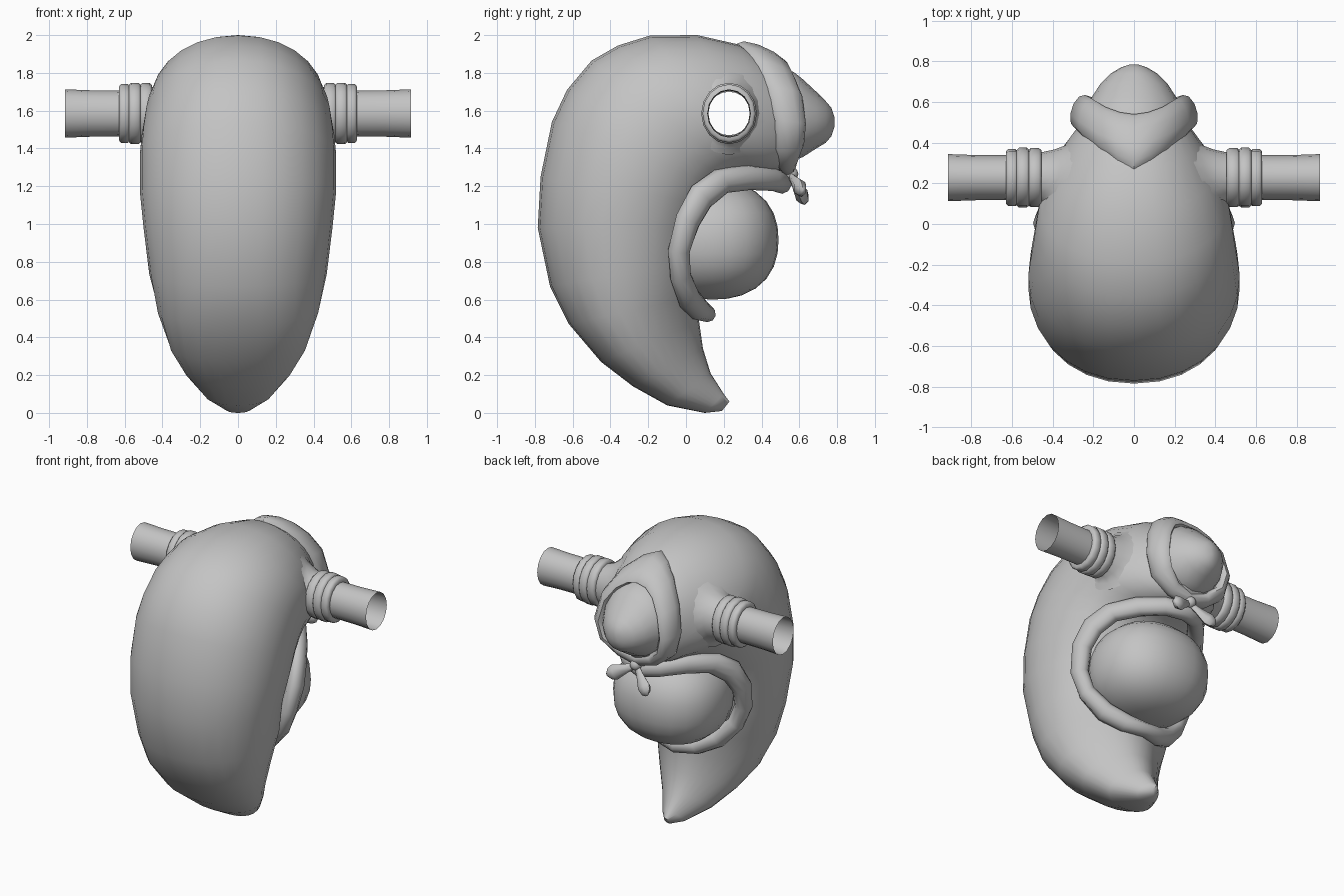
import bpy, bmesh, math
from mathutils import Vector

if "Cube" in bpy.data.objects:
    bpy.data.objects.remove(bpy.data.objects["Cube"])

mat = bpy.data.materials.new("plain_grey")
mat.diffuse_color = (0.55, 0.55, 0.55, 1)
mat.use_nodes = True
mat.node_tree.nodes["Principled BSDF"].inputs["Base Color"].default_value = mat.diffuse_color


def finish(name, bm, angle=50):
    bmesh.ops.recalc_face_normals(bm, faces=bm.faces)
    me = bpy.data.meshes.new(name)
    bm.to_mesh(me)
    bm.free()
    me.materials.append(mat)
    ob = bpy.data.objects.new(name, me)
    bpy.context.collection.objects.link(ob)
    bpy.ops.object.select_all(action='DESELECT')
    ob.select_set(True)
    bpy.context.view_layer.objects.active = ob
    bpy.ops.object.shade_smooth_by_angle(angle=math.radians(angle))
    return ob


def loft(name, rings, caps=True, closed=False, angle=50):
    """Skin a list of equal point rings."""
    bm = bmesh.new()
    vs = [[bm.verts.new(p) for p in r] for r in rings]
    n = len(vs[0])
    for i in range(len(vs) if closed else len(vs) - 1):
        a, b = vs[i], vs[(i + 1) % len(vs)]
        for j in range(n):
            k = (j + 1) % n
            bm.faces.new((a[j], a[k], b[k], b[j]))
    if caps and not closed:
        bm.faces.new(vs[0])
        bm.faces.new(vs[-1])
    return finish(name, bm, angle)


def angles(n):
    return [2 * math.pi * i / n for i in range(n)]


def band(name, half, thick, n=10):
    """Closed band from edge pairs on the +x half, mirrored to -x."""
    flip = lambda p: Vector((-p[0], p[1], p[2]))
    pairs = [(Vector(a), Vector(b)) for a, b in half]
    pairs += [(flip(a), flip(b)) for a, b in pairs[-2:0:-1]]
    mids = [(a + b) / 2 for a, b in pairs]
    rings = []
    for i, (a, b) in enumerate(pairs):
        tan = mids[(i + 1) % len(mids)] - mids[i - 1]
        out = (b - a).cross(tan).normalized() * thick
        rings.append([mids[i] + (b - a) / 2 * math.cos(t) + out * math.sin(t)
                      for t in angles(n)])
    return loft(name, rings, closed=True)


# Body: sections as outer (y, z), inner (y, z), half width
sections = [
    (0.19, 0.01, 0.23, 0.06, 0.02), (0.10, 0.0, 0.20, 0.10, 0.075),
    (-0.10, 0.04, 0.13, 0.21, 0.17), (-0.28, 0.14, 0.09, 0.34, 0.265),
    (-0.45, 0.27, 0.07, 0.48, 0.345), (-0.62, 0.47, 0.07, 0.62, 0.42),
    (-0.72, 0.67, 0.06, 0.80, 0.47), (-0.785, 0.98, 0.08, 0.98, 0.50),
    (-0.77, 1.25, 0.14, 1.10, 0.52), (-0.71, 1.54, 0.20, 1.19, 0.52),
    (-0.63, 1.71, 0.25, 1.23, 0.51), (-0.50, 1.865, 0.30, 1.25, 0.495),
    (-0.36, 1.945, 0.34, 1.26, 0.482), (-0.19, 1.998, 0.38, 1.27, 0.465),
    (0.06, 2.0, 0.47, 1.27, 0.40), (0.28, 1.95, 0.52, 1.29, 0.32),
    (0.44, 1.85, 0.57, 1.32, 0.25), (0.55, 1.74, 0.60, 1.38, 0.19),
]
rings = []
for oy, oz, iy, iz, w in sections:
    o, i = Vector((0, oy, oz)), Vector((0, iy, iz))
    tail = 0.3 if iz < 0.5 else 0.15 if iz < 0.7 else 0
    ring = []
    for t in angles(28):
        c, s = math.cos(t), math.sin(t)
        power = 0.92 if s < 0 or tail else 0.8
        x = math.copysign(abs(c) ** power, c) * w * (1 - tail * s)
        ring.append((o + i) / 2 + (i - o) / 2 * s + Vector((x, 0, 0)))
    rings.append(ring)
body = loft("body", rings, angle=60)

# Arm openings through the body
AY, AZ, HOLE = 0.228, 1.585, 0.115
cutter = loft("arm_hole_cutter", [[(x, AY + HOLE * math.cos(t), AZ + HOLE * math.sin(t))
                                   for t in angles(20)] for x in (-0.8, 0.8)])
cutter.hide_render = True
cut = body.modifiers.new("arm_holes", 'BOOLEAN')
cut.operation, cut.solver, cut.object = 'DIFFERENCE', 'EXACT', cutter
bpy.context.view_layer.update()
dg = bpy.context.evaluated_depsgraph_get()
mesh = bpy.data.meshes.new_from_object(body.evaluated_get(dg))
body.modifiers.clear()
body.data = mesh
bpy.data.objects.remove(cutter)
bm = bmesh.new()
bm.from_mesh(mesh)
inner = [f for f in bm.faces if all(
    math.hypot(v.co.y - AY, v.co.z - AZ) < HOLE + 0.002 for v in f.verts)]
bmesh.ops.delete(bm, geom=inner, context='FACES')
bm.to_mesh(mesh)
bm.free()


# Arms: flared shoulder, three cuff rings and an open tube
def lathe(name, side, profile):
    """Rings about the arm axis: x, radius, lean of the ring to follow the body."""
    rings = []
    for x, r, lean in profile:
        rings.append([(side * (x - lean * r * (math.cos(t) + 0.3 * math.sin(t))),
                       AY + r * 0.95 * math.cos(t), AZ + r * 1.05 * math.sin(t))
                      for t in angles(16)])
    return loft(name, rings, caps=False)


for side, tag in ((1, "right"), (-1, "left")):
    lathe("shoulder_" + tag, side,
          [(0.355, 0.21, 0.45), (0.385, 0.175, 0.38), (0.42, 0.146, 0.2), (0.47, 0.128, 0)])
    lathe("arm_" + tag, side, [(0.45, 0.116, 0), (0.62, 0.116, 0), (0.78, 0.117, 0),
                               (0.915, 0.122, 0)])
    for k, (x0, x1, r) in enumerate(((0.455, 0.52, 0.153), (0.515, 0.578, 0.155),
                                     (0.572, 0.63, 0.148))):
        lathe(f"cuff_{k + 1}_{tag}", side,
              [(x0, 0.115, 0), (x0, r - 0.012, 0), (x0 + 0.012, r, 0), (x1 - 0.012, r, 0),
               (x1, r - 0.012, 0), (x1, 0.115, 0)])

# Face: rounded bump, sections as y, centre z, half width, half height
face = [(0.50, 1.57, 0.25, 0.25), (0.57, 1.57, 0.235, 0.235), (0.62, 1.56, 0.21, 0.205),
        (0.69, 1.55, 0.165, 0.15), (0.74, 1.54, 0.115, 0.11), (0.77, 1.54, 0.065, 0.075),
        (0.785, 1.54, 0.02, 0.03)]
loft("face", [[(w * math.cos(t), y, z + h * math.sin(t)) for t in angles(16)]
              for y, z, w, h in face], angle=70)

# Belly: slightly squared ball
bm = bmesh.new()
bmesh.ops.create_uvsphere(bm, u_segments=24, v_segments=14, radius=1)
for v in bm.verts:
    p = v.co / sum(abs(c) ** 2.3 for c in v.co) ** (1 / 2.3)
    v.co = Vector((p.x * 0.38, 0.14 + p.y * 0.35, 0.915 + p.z * 0.315))
finish("belly", bm)

# Rim around the belly: outer edge, inner edge
band("belly_rim", [
    ((0, 0.08, 0.49), (0, 0.13, 0.57)), ((0.14, 0.03, 0.50), (0.12, 0.11, 0.59)),
    ((0.27, -0.03, 0.56), (0.24, 0.06, 0.65)), ((0.38, -0.08, 0.70), (0.35, 0.02, 0.75)),
    ((0.44, -0.095, 0.86), (0.40, 0.02, 0.86)), ((0.46, -0.05, 1.05), (0.42, 0.07, 0.99)),
    ((0.43, 0.03, 1.20), (0.39, 0.13, 1.09)), ((0.36, 0.15, 1.285), (0.33, 0.22, 1.165)),
    ((0.24, 0.32, 1.315), (0.23, 0.34, 1.18)), ((0.12, 0.45, 1.30), (0.12, 0.46, 1.175)),
    ((0, 0.50, 1.28), (0, 0.51, 1.16))], 0.055)

# Scarf around the face: back edge, front edge
band("scarf", [
    ((0, 0.27, 1.955), (0, 0.54, 1.83)), ((0.08, 0.31, 1.92), (0.07, 0.55, 1.82)),
    ((0.16, 0.36, 1.85), (0.14, 0.575, 1.775)), ((0.25, 0.43, 1.71), (0.205, 0.615, 1.68)),
    ((0.29, 0.47, 1.55), (0.24, 0.635, 1.53)), ((0.25, 0.47, 1.40), (0.21, 0.625, 1.42)),
    ((0.13, 0.48, 1.31), (0.12, 0.59, 1.35)), ((0, 0.50, 1.27), (0, 0.57, 1.32))], 0.045)

# Knot with two leaf-shaped tails
bm = bmesh.new()
bmesh.ops.create_icosphere(bm, subdivisions=2, radius=0.04)
for v in bm.verts:
    v.co += Vector((0, 0.555, 1.265))
finish("scarf_knot", bm)
for end, tag in (((0.18, 0.62, 1.17), "right"), ((-0.14, 0.635, 1.115), "left")):
    start, end = Vector((0, 0.55, 1.26)), Vector(end)
    axis = (end - start).normalized()
    flat = axis.cross(Vector((0, 1, 0))).normalized()
    thin = axis.cross(flat)
    loft("scarf_tail_" + tag, [
        [start.lerp(end, f) + flat * w * math.cos(t) + thin * w * 0.7 * math.sin(t)
         for t in angles(6)]
        for f, w in ((0, 0.018), (0.35, 0.03), (0.75, 0.052), (0.9, 0.04), (1, 0.012))])
